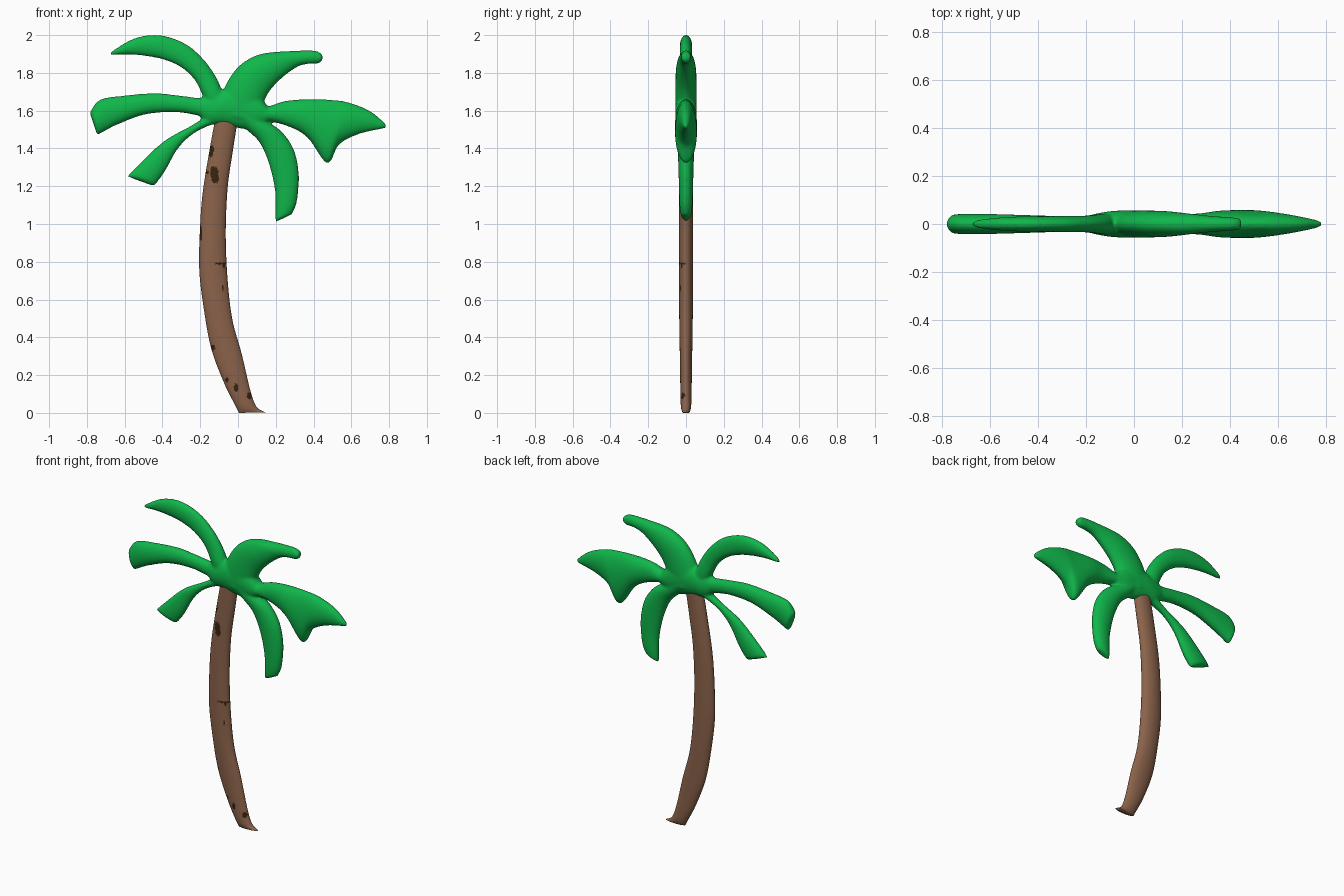
import bpy, bmesh, math


def material(name, rgb):
    m = bpy.data.materials.new(name)
    m.diffuse_color = (*rgb, 1)
    return m


GREEN = material("leaf green", (0.005, 0.47, 0.07))
BROWN = material("bark brown", (0.26, 0.125, 0.07))
DARK = material("dark bark mark", (0.04, 0.016, 0.005))


def spline(p, u):
    """Catmull-Rom through the tuples in p, u in section units."""
    i = min(int(u), len(p) - 2)
    t = u - i
    a, b, c, d = p[max(i - 1, 0)], p[i], p[i + 1], p[min(i + 2, len(p) - 1)]
    return [0.5 * (2 * k1 + (k2 - k0) * t + (2 * k0 - 5 * k1 + 4 * k2 - k3) * t * t
                   + (3 * k1 - k0 - 3 * k2 + k3) * t ** 3)
            for k0, k1, k2, k3 in zip(a, b, c, d)]


def loft(bm, sections, steps, sides, round_end=0.0):
    """Puffy strip: each section is (x1, z1, x2, z2, half depth), an ellipse between two edges."""
    rings = []
    n = (len(sections) - 1) * steps
    for k in range(n + 1):
        u = k / steps
        x1, z1, x2, z2, d = spline(sections, u)
        if round_end:
            r = min(1, (len(sections) - 1 - u) / round_end)
            d *= max(0.2, math.sqrt(r * (2 - r)))
        ring = []
        for s in range(sides):
            a = math.tau * s / sides
            w = 0.5 - 0.5 * math.cos(a)
            ring.append(bm.verts.new((x1 + (x2 - x1) * w, -d * math.sin(a), z1 + (z2 - z1) * w)))
        rings.append(ring)
    for r0, r1 in zip(rings, rings[1:]):
        for s in range(sides):
            t = (s + 1) % sides
            bm.faces.new((r0[s], r0[t], r1[t], r1[s]))
    bm.faces.new(rings[0])
    bm.faces.new(rings[-1])


def finish(bm, name, mats):
    bmesh.ops.recalc_face_normals(bm, faces=bm.faces)
    me = bpy.data.meshes.new(name)
    bm.to_mesh(me)
    bm.free()
    for m in mats:
        me.materials.append(m)
    ob = bpy.data.objects.new(name, me)
    bpy.context.collection.objects.link(ob)
    for p in me.polygons:
        p.use_smooth = True
    return ob


# Crown: hub and six leaves, each running from the hub out to its tip
hub = [(-0.21, 1.665, -0.21, 1.575, .03), (-0.15, 1.685, -0.15, 1.53, .045),
       (-0.08, 1.71, -0.08, 1.525, .055), (0.02, 1.73, 0.02, 1.505, .057),
       (0.10, 1.69, 0.09, 1.50, .055), (0.16, 1.62, 0.16, 1.54, .045)]
upper_left = [(-0.04, 1.62, -0.15, 1.58, .04), (-0.08, 1.70, -0.185, 1.675, .042),
              (-0.12, 1.785, -0.235, 1.77, .036), (-0.185, 1.875, -0.31, 1.835, .034),
              (-0.28, 1.955, -0.40, 1.872, .033), (-0.415, 2.0, -0.48, 1.888, .032),
              (-0.55, 1.982, -0.57, 1.897, .027), (-0.675, 1.91, -0.675, 1.895, .015)]
left = [(-0.08, 1.66, -0.08, 1.55, .05), (-0.19, 1.665, -0.19, 1.57, .036),
        (-0.31, 1.68, -0.33, 1.592, .034), (-0.44, 1.692, -0.49, 1.58, .038),
        (-0.60, 1.68, -0.63, 1.53, .042), (-0.73, 1.658, -0.70, 1.495, .042),
        (-0.785, 1.59, -0.745, 1.47, .038)]
lower_left = [(-0.05, 1.60, -0.05, 1.54, .04), (-0.16, 1.57, -0.135, 1.527, .03),
              (-0.255, 1.517, -0.24, 1.475, .022), (-0.39, 1.44, -0.32, 1.395, .027),
              (-0.505, 1.335, -0.39, 1.273, .034), (-0.588, 1.252, -0.445, 1.20, .032)]
upper_right = [(-0.10, 1.60, 0.08, 1.54, .055), (-0.08, 1.70, 0.12, 1.61, .057),
               (-0.03, 1.795, 0.165, 1.70, .056), (0.035, 1.86, 0.235, 1.775, .053),
               (0.13, 1.902, 0.315, 1.832, .043), (0.28, 1.916, 0.375, 1.848, .033),
               (0.405, 1.918, 0.425, 1.85, .027), (0.448, 1.895, 0.448, 1.868, .022)]
right = [(0.0, 1.64, 0.0, 1.53, .055), (0.13, 1.617, 0.14, 1.545, .046),
         (0.245, 1.65, 0.27, 1.515, .043), (0.36, 1.66, 0.37, 1.455, .056),
         (0.50, 1.657, 0.472, 1.322, .058), (0.59, 1.642, 0.535, 1.42, .052),
         (0.70, 1.598, 0.64, 1.476, .035), (0.785, 1.528, 0.785, 1.508, .012)]
lower_right = [(0.06, 1.62, -0.02, 1.56, .055), (0.145, 1.55, 0.045, 1.50, .05),
               (0.23, 1.49, 0.115, 1.43, .045), (0.295, 1.395, 0.165, 1.315, .042),
               (0.322, 1.265, 0.195, 1.18, .038), (0.312, 1.12, 0.198, 1.08, .034),
               (0.285, 1.05, 0.197, 1.01, .025)]
bm = bmesh.new()
loft(bm, hub, 10, 40)
for leaf in (upper_left, left, lower_left, upper_right, right, lower_right):
    loft(bm, leaf, 14, 40, 0.4)
crown = finish(bm, "palm_crown", [GREEN])
fuse = crown.modifiers.new("fuse leaves", 'REMESH')
fuse.mode = 'VOXEL'
fuse.voxel_size = 0.0075
fuse.use_smooth_shade = True
soft = crown.modifiers.new("soften joins", 'SMOOTH')
soft.factor = 0.5
soft.iterations = 6

# Trunk: curved, flattened, with a small toe at the foot
trunk = [(0.005, 0.0, 0.145, 0.003, .018), (-0.012, 0.035, 0.098, 0.033, .027),
         (-0.07, 0.15, 0.065, 0.12, .03), (-0.14, 0.335, 0.02, 0.31, .033),
         (-0.18, 0.545, -0.03, 0.495, .036), (-0.205, 0.76, -0.055, 0.705, .037),
         (-0.2, 1.0, -0.065, 0.95, .037), (-0.185, 1.18, -0.055, 1.19, .036),
         (-0.15, 1.395, -0.03, 1.37, .035), (-0.12, 1.56, 0.0, 1.56, .034)]
bm = bmesh.new()
loft(bm, trunk, 30, 96)

# Dark bark marks on the front: (x, z, half width, half height)
marks = [(-0.14, 1.395, .013, .02), (-0.145, 1.375, .012, .02), (-0.15, 1.42, .006, .012),
         (-0.125, 1.27, .022, .035), (-0.12, 1.24, .02, .025), (-0.165, 1.275, .012, .008),
         (-0.2, 0.95, .01, .04), (-0.09, 0.79, .035, .006), (-0.075, 0.78, .006, .018),
         (-0.135, 0.345, .014, .014), (-0.01, 0.135, .012, .022), (0.06, 0.09, .013, .018),
         (-0.06, 0.175, .009, .012), (-0.08, 0.66, .004, .015)]
for f in bm.faces:
    c = f.calc_center_median()
    wob = 1 + 0.25 * math.sin(c.x * 420) * math.cos(c.z * 380)
    f.material_index = int(c.y < -0.002 and any(
        ((c.x - x) / w) ** 2 + ((c.z - z) / h) ** 2 < wob for x, z, w, h in marks))
finish(bm, "palm_trunk", [BROWN, DARK])
